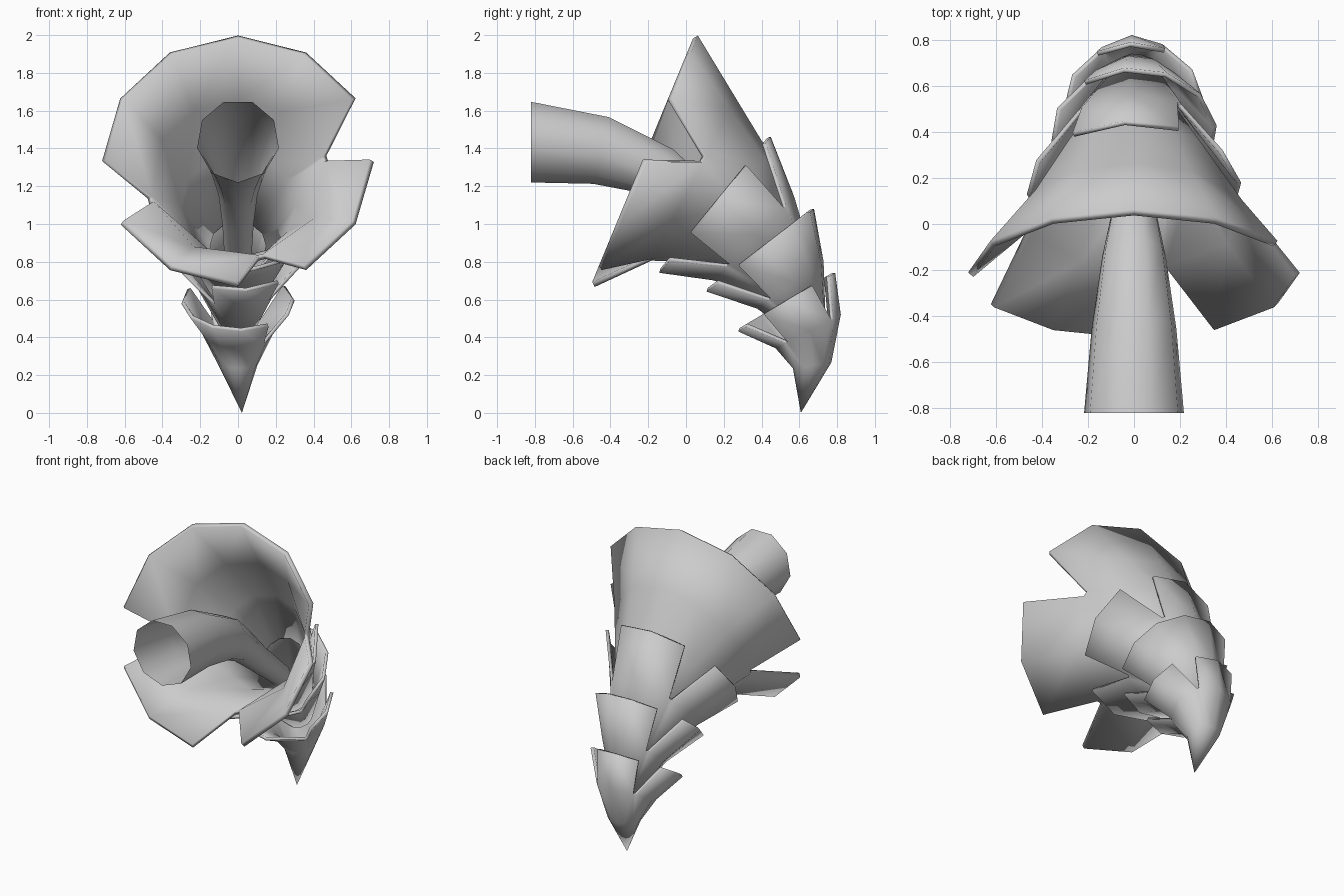
import bpy, bmesh
from math import sin, cos, radians, pi
from mathutils import Vector

if "Cube" in bpy.data.objects:
    bpy.data.objects.remove(bpy.data.objects["Cube"])

GAPS = (5, 8, 11)  # segments of the 12 left open: lobes of 5, 2 and 2 segments


def finish(name, bm, thickness=0):
    mesh = bpy.data.meshes.new(name)
    bm.to_mesh(mesh)
    bm.free()
    ob = bpy.data.objects.new(name, mesh)
    bpy.context.collection.objects.link(ob)
    if thickness:
        mod = ob.modifiers.new("thickness", 'SOLIDIFY')
        mod.thickness = thickness
        mod.offset = 0
    bpy.ops.object.select_all(action='DESELECT')
    ob.select_set(True)
    bpy.context.view_layer.objects.active = ob
    bpy.ops.object.shade_smooth_by_angle(angle=radians(42))
    return ob


def bridge(bm, a, b, skip=()):
    n = len(a)
    for i in range(n):
        if i not in skip:
            j = (i + 1) % n
            bm.faces.new((a[i], b[i], b[j], a[j]))


def cup(name, start, sections, tip=None, thickness=0.02):
    """Rings given as (back y, z) and (front y, z); the last row is split into lobes."""
    bm = bmesh.new()
    rows = []
    for k, (back, front) in enumerate(sections):
        b, f = Vector((0, *back)), Vector((0, *front))
        mid, up = (b + f) / 2, (b - f) / 2
        row = []
        for i in range(12):
            a = start + 30 * i
            if k == len(sections) - 2:      # pinch the slits into narrow notches
                a += 13 if i in GAPS else -13 if (i - 1) % 12 in GAPS else 0
            a = radians(a)
            row.append(bm.verts.new(mid + up * cos(a) + Vector((up.length * sin(a), 0, 0))))
        rows.append(row)
    for k in range(len(rows) - 1):
        bridge(bm, rows[k], rows[k + 1], GAPS if k == len(rows) - 2 else ())
    if tip:
        v = bm.verts.new(tip)
        for i in range(12):
            bm.faces.new((v, rows[0][i], rows[0][(i + 1) % 12]))
    return finish(name, bm, thickness)


# Nested cups from the pointed tail to the wide bell
cup("tail_cup", 147, [((0.76, 0.27), (0.575, 0.24)),
                      ((0.81, 0.52), (0.48, 0.35)),
                      ((0.78, 0.74), (0.28, 0.44))], tip=(0.02, 0.61, 0.01))
cup("lower_cup", -37, [((0.73, 0.48), (0.60, 0.40)),
                       ((0.72, 0.80), (0.38, 0.56)),
                       ((0.67, 1.08), (0.11, 0.65))])
cup("middle_cup", 145, [((0.69, 0.72), (0.50, 0.55)),
                        ((0.565, 1.14), (0.15, 0.71)),
                        ((0.44, 1.46), (-0.14, 0.75))])
cup("bell", -90, [((0.58, 1.02), (0.42, 0.74)),
                  ((0.42, 1.38), (0.14, 0.81)),
                  ((0.25, 1.66), (-0.19, 0.81)),
                  ((0.05, 1.99), (-0.49, 0.68))], thickness=0.03)

# Curved hollow trunk reaching out of the bell: y, z, radius, pitch of the ring
bm = bmesh.new()
prev = None
for y, z, r, pitch in [(0.46, 0.80, 0.07, 45), (0.20, 1.02, 0.085, 42),
                       (0.03, 1.17, 0.105, 38), (-0.13, 1.28, 0.14, 28),
                       (-0.45, 1.395, 0.187, 13), (-0.82, 1.44, 0.22, 0)]:
    p = radians(pitch)
    ring = []
    for i in range(9):
        a = 2 * pi * i / 9 - pi / 2         # corner at the bottom, flat on top
        h = r * sin(a)
        ring.append(bm.verts.new((r * cos(a), y + h * sin(p), z + h * cos(p))))
    if prev:
        bridge(bm, prev, ring)
    prev = ring
finish("trunk", bm)
